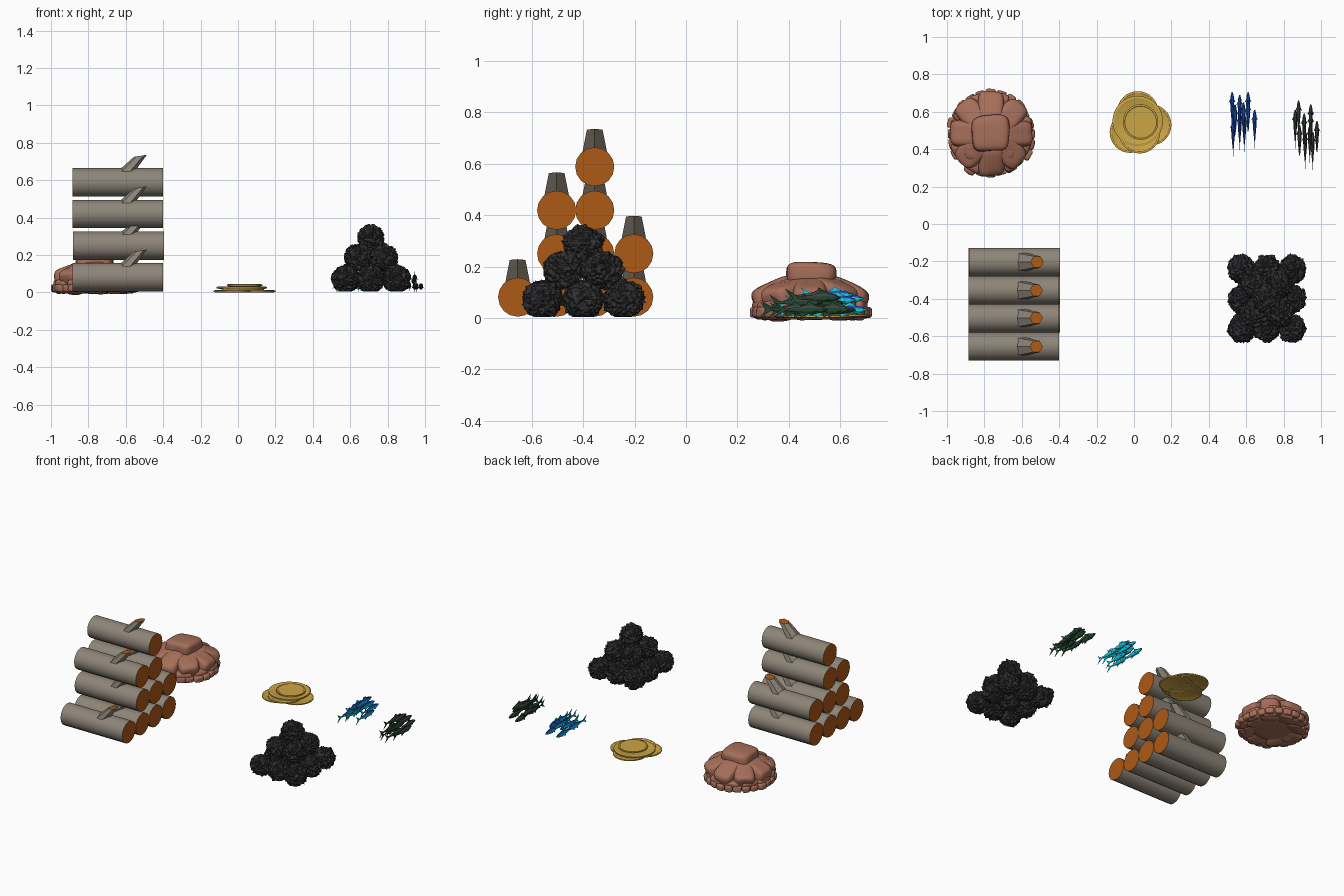
import bpy, bmesh, math, random
from mathutils import Vector, Matrix, noise

if "Cube" in bpy.data.objects:
    bpy.data.objects.remove(bpy.data.objects["Cube"])

random.seed(7)


def mat(name, rgb):
    m = bpy.data.materials.new(name)
    m.diffuse_color = (*rgb, 1)
    m.use_nodes = True
    m.node_tree.nodes["Principled BSDF"].inputs["Base Color"].default_value = m.diffuse_color
    return m


BARK = mat("grey bark", (0.27, 0.235, 0.19))
WOOD = mat("cut wood orange", (0.42, 0.10, 0.008))
STONE = mat("brown stone", (0.38, 0.155, 0.10))
GOLD = mat("gold", (0.60, 0.38, 0.06))
COAL = mat("coal black", (0.03, 0.03, 0.033))
BLUE = mat("fish blue", (0.01, 0.08, 0.50))
CYAN = mat("fish cyan", (0.01, 0.62, 0.75))
GREY = mat("fish dark grey", (0.05, 0.055, 0.05))
GREEN = mat("fish dark green", (0.016, 0.06, 0.028))


def finish(name, bm, mats, smooth=None):
    bmesh.ops.recalc_face_normals(bm, faces=bm.faces)
    me = bpy.data.meshes.new(name)
    bm.to_mesh(me)
    bm.free()
    for m in mats:
        me.materials.append(m)
    ob = bpy.data.objects.new(name, me)
    bpy.context.collection.objects.link(ob)
    if smooth:
        bpy.ops.object.select_all(action='DESELECT')
        ob.select_set(True)
        bpy.context.view_layer.objects.active = ob
        bpy.ops.object.shade_smooth_by_angle(angle=math.radians(smooth))
    return ob


def loft(bm, rings, caps=(0, 0)):
    """Skin rings of points and cap both ends with the given material indices."""
    vs = [[bm.verts.new(p) for p in r] for r in rings]
    n = len(vs[0])
    for a, b in zip(vs, vs[1:]):
        for i in range(n):
            bm.faces.new((a[i], a[(i + 1) % n], b[(i + 1) % n], b[i]))
    for ring, m in ((vs[0], caps[0]), (vs[-1], caps[1])):
        bm.faces.new(ring).material_index = m


def circle(n, f, phase=0.0):
    return [f(math.cos(2 * math.pi * i / n + phase), math.sin(2 * math.pi * i / n + phase))
            for i in range(n)]


# --- log pile: each log has a slanted, sawn-off branch stub
def log(y, z, shift):
    bm = bmesh.new()
    r = 0.076
    loft(bm, [circle(16, lambda c, s: (x + shift, y + r * c, z + r * s))
              for x in (-0.885, -0.40)], (1, 1))
    loft(bm, [circle(6, lambda c, s: (x + shift + w * c, y + w * s, z + h + 0.16 * w * c))
              for x, h, w in ((-0.635, 0.02, 0.062), (-0.592, 0.067, 0.052), (-0.522, 0.142, 0.035))],
         (0, 1))
    finish("log", bm, [BARK, WOOD], 35)


for row, ys in enumerate([(-0.655, -0.503, -0.355, -0.203), (-0.503, -0.355, -0.203),
                          (-0.503, -0.355), (-0.355,)]):
    for y in ys:
        log(y, 0.081 + 0.169 * row, 0.004 if row == 1 else 0)


# --- stone mound: rounded, uneven blocks
def stone(name, pos, size, turn=0.0, tilt=0.0, levels=2):
    bm = bmesh.new()
    bmesh.ops.create_cube(bm, size=1)
    bmesh.ops.subdivide_edges(bm, edges=bm.edges, cuts=1, use_grid_fill=True)
    for v in bm.verts:
        v.co *= 1.12 if v.co.length > 0.6 else 1.0
        v.co += Vector([random.uniform(-0.08, 0.08) for _ in range(3)])
    bmesh.ops.transform(bm, verts=bm.verts, matrix=Matrix.Translation(pos)
                        @ Matrix.Rotation(turn, 4, 'Z') @ Matrix.Rotation(tilt, 4, 'Y')
                        @ Matrix.Diagonal((*size, 1)))
    ob = finish(name, bm, [STONE], 180)
    ob.modifiers.new("round", 'SUBSURF').levels = levels
    ob.modifiers["round"].render_levels = levels


CX, CY = -0.765, 0.483
stone("top_stone", (CX, CY, 0.17), (0.18, 0.18, 0.085))
stone("core_stone", (CX, CY, 0.075), (0.28, 0.28, 0.14))
for i in range(8):
    a = i * math.tau / 8 - math.pi / 2
    stone("large_stone", (CX + 0.125 * math.cos(a), CY + 0.125 * math.sin(a), 0.075),
          (0.17, 0.13, 0.13), a, 0.35, 3)
for i in range(11):
    a = i * math.tau / 11 + 0.2
    stone("medium_stone", (CX + 0.175 * math.cos(a), CY + 0.175 * math.sin(a), 0.036),
          (0.085, 0.10, 0.075), a, 0.2)
for i in range(24):
    a = i * math.tau / 24
    d = random.uniform(0.198, 0.215)
    s = random.uniform(0.045, 0.06)
    stone("pebble", (CX + d * math.cos(a), CY + d * math.sin(a), 0.022),
          (s, s, 0.04), a)


# --- gold pile: flat discs with a raised rim
def disc(x, y, z, r, h=0.012):
    bm = bmesh.new()
    prof = ((r * .86, z + h * .2), (r * .9, z), (r, z + h * .15), (r, z + h * .85),
            (r * .9, z + h), (r * .86, z + h * .8))
    loft(bm, [circle(32, lambda c, s: (x + q * c, y + q * s, k)) for q, k in prof])
    finish("gold_disc", bm, [GOLD], 30)


for d in ((-0.02, 0.49, 0.0, 0.11), (0.09, 0.53, 0.0, 0.11), (0.02, 0.60, 0.004, 0.11),
          (0.03, 0.487, 0.012, 0.11), (0.02, 0.55, 0.019, 0.135), (0.035, 0.545, 0.032, 0.095)):
    disc(*d)


# --- coal pyramid: jagged lumps, 9 + 4 + 1
def coal(pos):
    bm = bmesh.new()
    bmesh.ops.create_icosphere(bm, subdivisions=4, radius=1)
    off = Vector([random.uniform(-50, 50) for _ in range(3)])
    for v in bm.verts:
        n = v.co.normalized()
        big = noise.noise(n * 1.8 + off)
        ridge = 1 - 2 * abs(noise.noise(Vector((n.x * 4, n.y * 4, n.z * 7)) + off))
        fine = noise.noise(n * 11 - off)
        k = 0.064 * (1 + 0.16 * big + 0.16 * ridge + 0.2 * fine)
        v.co = n * k * (1 + random.uniform(-0.05, 0.05))
        v.co.x *= 1.0
        v.co.y *= 1.06
        v.co += Vector(pos)
        v.co.z = max(v.co.z, 0.004)
    finish("coal_lump", bm, [COAL])


for n, z in ((3, 0.072), (2, 0.185), (1, 0.288)):
    for i in range(n):
        for j in range(n):
            coal((0.71 + 0.135 * (i - (n - 1) / 2), -0.40 + 0.158 * (j - (n - 1) / 2), z))


# --- fish: slim body, head toward +y, with thin fins
BODY = ((0, .003, .004), (-.02, .009, .012), (-.05, .012, .018), (-.09, .010, .016),
        (-.13, .006, .009), (-.165, .003, .004))


def fin(bm, pts, thick):
    """Thin plate from a flat outline, thickened along the given vector."""
    t = Vector(thick)
    loft(bm, [[Vector(p) - t for p in pts], [Vector(p) + t for p in pts]])


def fish(name, x, y, z, back, belly):
    bm = bmesh.new()
    loft(bm, [circle(8, lambda c, s: (w * c, q, h * s), math.pi / 8) for q, w, h in BODY])
    side = (0.0008, 0, 0)
    fin(bm, [(0, -.04, .014), (0, -.075, .034), (0, -.08, .022), (0, -.11, .010)], side)
    fin(bm, [(0, -.07, -.013), (0, -.105, -.03), (0, -.105, -.018), (0, -.125, -.007)], side)
    fin(bm, [(0, -.155, .0), (0, -.205, .03), (0, -.185, 0), (0, -.205, -.028)], side)
    for s in (-1, 1):
        fin(bm, [(s * .009, -.035, -.004), (s * .019, -.055, -.01), (s * .010, -.05, -.006)],
            (0, 0, 0.0008))
    bmesh.ops.recalc_face_normals(bm, faces=bm.faces)
    for f in bm.faces:  # darker back, lighter flanks and belly
        f.material_index = 0 if f.calc_center_median().z > 0.004 and f.normal.z > 0.1 else 1
    bmesh.ops.transform(bm, verts=bm.verts, matrix=Matrix.Translation((x, y, z)))
    finish(name, bm, [back, belly])


for x, y, z in ((.525, .705, .032), (.61, .705, .032), (.565, .69, .075), (.585, .65, .09),
                (.645, .61, .032), (.54, .64, .06), (.53, .565, .032), (.565, .60, .036),
                (.59, .59, .06), (.61, .66, .07)):
    fish("blue_fish", x, y, z, BLUE, CYAN)
for x, y, z in ((.88, .66, .032), (.945, .64, .032), (.862, .61, .06), (.91, .59, .085),
                (.978, .55, .032), (.94, .53, .06), (.885, .53, .032), (.915, .50, .036),
                (.955, .495, .032), (.945, .60, .078)):
    fish("green_fish", x, y, z, GREY, GREEN)
